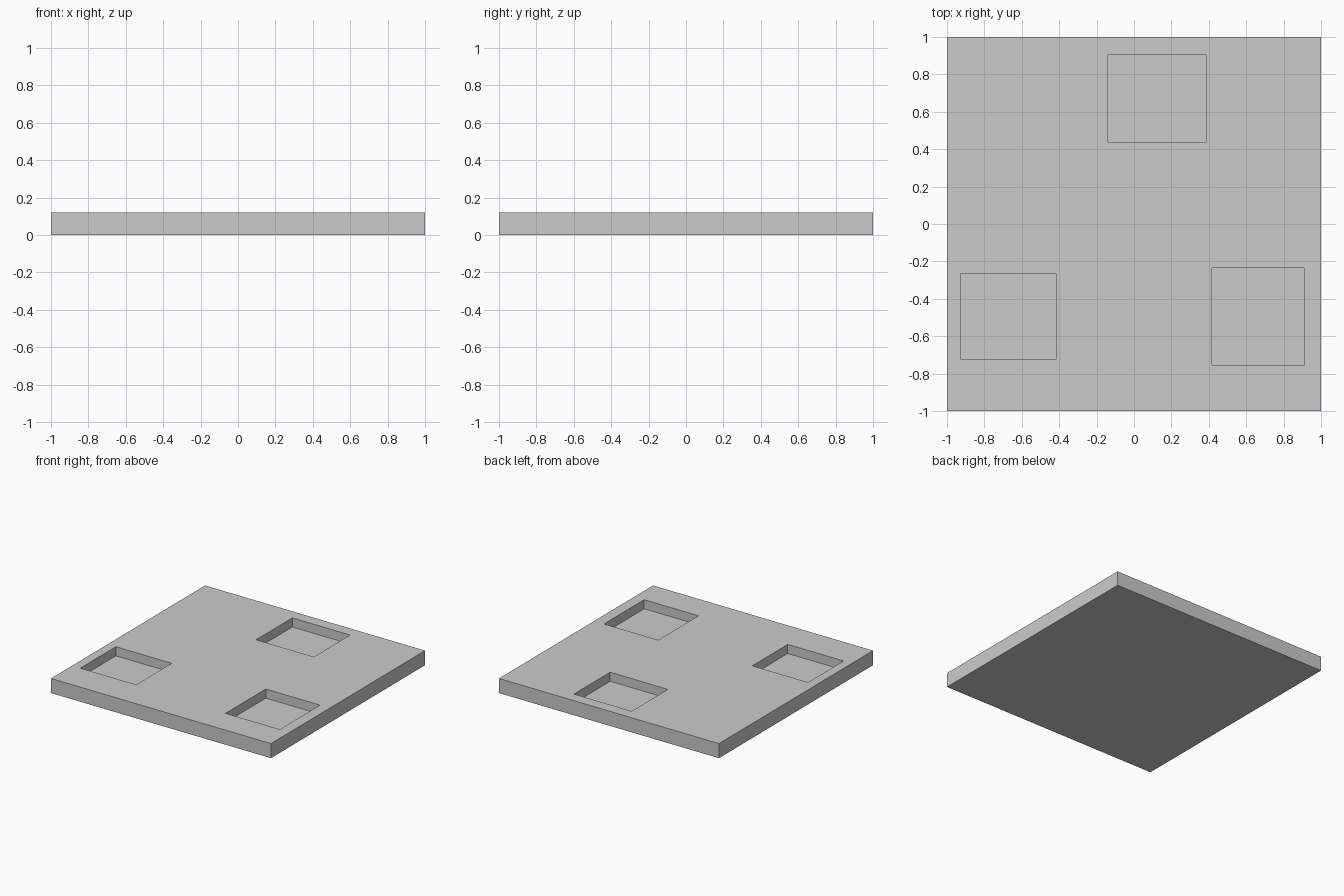
import bpy

THICKNESS = 0.12
POCKET_FLOOR = 0.045

default = bpy.data.objects.get("Cube")
if default:
    bpy.data.objects.remove(default, do_unlink=True)

# Single plain grey
grey = bpy.data.materials.new("plain grey")
grey.use_nodes = True
colour = (0.6, 0.6, 0.6, 1)
grey.diffuse_color = colour
grey.node_tree.nodes["Principled BSDF"].inputs["Base Color"].default_value = colour


def box(name, x0, x1, y0, y1, z0, z1):
    """Axis-aligned box between the given limits."""
    bpy.ops.mesh.primitive_cube_add(
        size=1, location=((x0 + x1) / 2, (y0 + y1) / 2, (z0 + z1) / 2))
    obj = bpy.context.object
    obj.name = name
    obj.scale = (x1 - x0, y1 - y0, z1 - z0)
    bpy.ops.object.transform_apply(location=True, rotation=False, scale=True)
    obj.data.materials.append(grey)
    return obj


# Square slab
slab = box("slab", -1, 1, -1, 1, 0, THICKNESS)

# Rectangular pockets sunk into the top
pockets = {
    "back_pocket": (-0.14, 0.385, 0.435, 0.905),
    "right_pocket": (-0.925, -0.417, -0.725, -0.265),
    "left_pocket": (0.417, 0.91, -0.757, -0.235),
}
for name, limits in pockets.items():
    cutter = box(name + "_cutter", *limits, POCKET_FLOOR, THICKNESS + 0.1)
    cut = slab.modifiers.new(name, 'BOOLEAN')
    cut.operation = 'DIFFERENCE'
    cut.solver = 'EXACT'
    cut.object = cutter
    bpy.context.view_layer.objects.active = slab
    bpy.ops.object.modifier_apply(modifier=cut.name)
    bpy.data.objects.remove(cutter, do_unlink=True)
